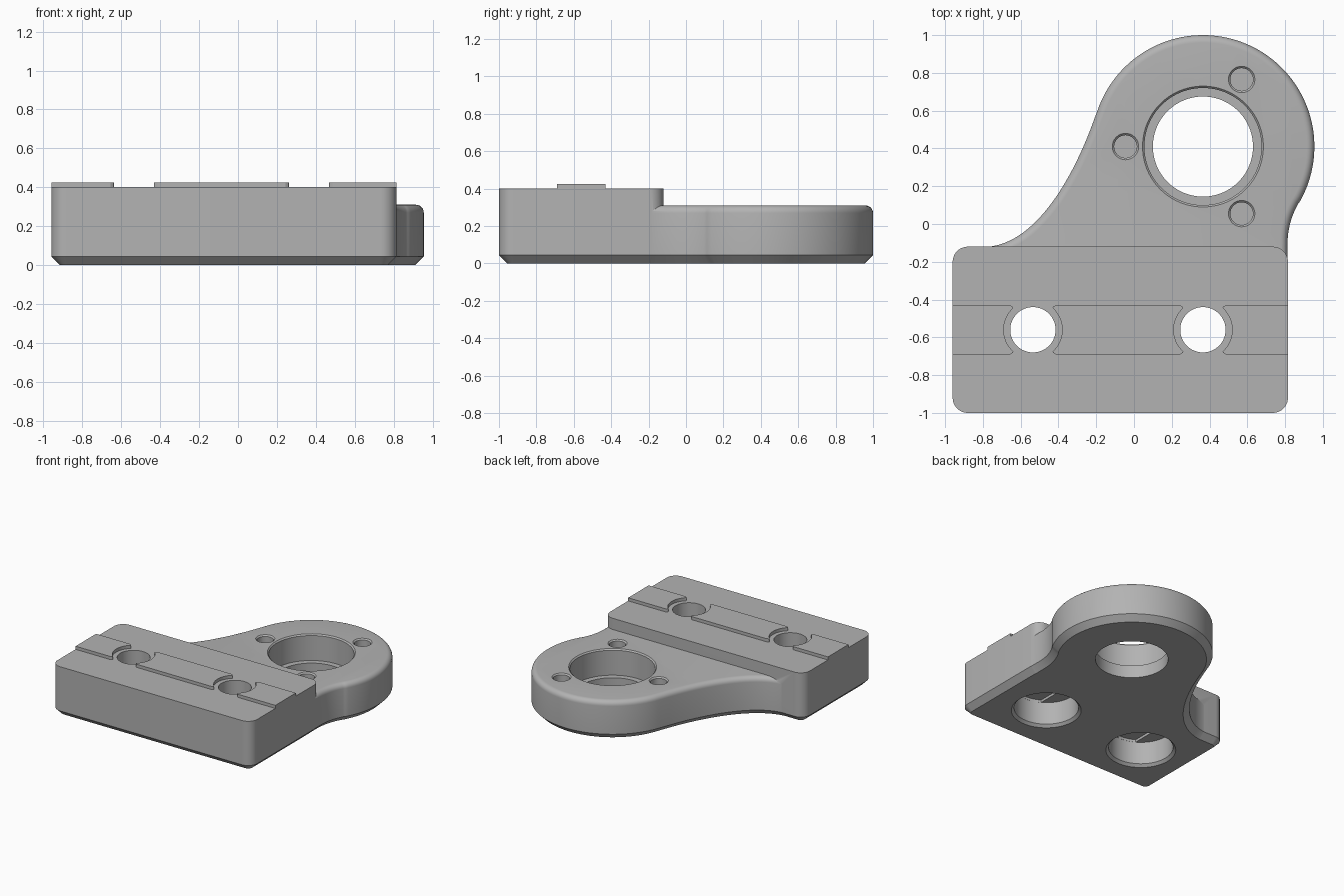
import bpy, math
from mathutils import Vector

cube = bpy.data.objects.get("Cube")
if cube:
    bpy.data.objects.remove(cube)

grey = bpy.data.materials.new("plain_grey")
grey.use_nodes = True
GREY = (0.45, 0.45, 0.45, 1)
grey.diffuse_color = GREY
grey.node_tree.nodes["Principled BSDF"].inputs["Base Color"].default_value = GREY


def arc(cx, cy, r, a0, a1, n):
    """Points on an arc, angles in degrees."""
    angles = [math.radians(a0 + (a1 - a0) * i / n) for i in range(n + 1)]
    return [(cx + r * math.cos(a), cy + r * math.sin(a)) for a in angles]


def inset(outline, d):
    """Offset a counter-clockwise outline inwards with mitred corners."""
    pts = [Vector(p) for p in outline]
    result = []
    for i, p in enumerate(pts):
        e1 = (p - pts[i - 1]).normalized()
        e2 = (pts[(i + 1) % len(pts)] - p).normalized()
        n1, n2 = Vector((-e1.y, e1.x)), Vector((-e2.y, e2.x))
        result.append(p + (n1 + n2) * d / (1 + n1.dot(n2)))
    return result


def loft(name, rings):
    """Closed solid from a list of (outline, z) with equal point counts."""
    n = len(rings[0][0])
    verts = [(p[0], p[1], z) for outline, z in rings for p in outline]
    faces = [tuple(reversed(range(n))), tuple(range(len(verts) - n, len(verts)))]
    for k in range(len(rings) - 1):
        for i in range(n):
            a, b = k * n + i, k * n + (i + 1) % n
            faces.append((a, b, b + n, a + n))
    mesh = bpy.data.meshes.new(name)
    mesh.from_pydata(verts, [], faces)
    mesh.materials.append(grey)
    ob = bpy.data.objects.new(name, mesh)
    bpy.context.collection.objects.link(ob)
    return ob


def turned(name, x, y, profile, n=64):
    """Solid of revolution about a vertical axis, profile of (radius, z)."""
    return loft(name, [(arc(x, y, r, 0, 360 - 360 / n, n - 1), z) for r, z in profile])


def combine(target, other, operation):
    mod = target.modifiers.new(operation.lower(), 'BOOLEAN')
    mod.operation, mod.object, mod.solver = operation, other, 'EXACT'
    bpy.context.view_layer.objects.active = target
    bpy.ops.object.modifier_apply(modifier=mod.name)
    bpy.data.objects.remove(other)


LEFT, RIGHT, FRONT, BACK = -0.96, 0.815, -1.0, -0.12
TOP, LUG_TOP, CHAMFER, CORNER = 0.4, 0.31, 0.045, 0.08
BORE = (0.365, 0.41)
BOLT_X, BOLT_Y = (-0.535, 0.365), -0.56

# Mounting block with rounded corners and chamfered underside
block = []
for cx, cy, a in ((RIGHT - CORNER, FRONT + CORNER, -90), (RIGHT - CORNER, BACK - CORNER, 0),
                  (LEFT + CORNER, BACK - CORNER, 90), (LEFT + CORNER, FRONT + CORNER, 180)):
    block += arc(cx, cy, CORNER, a, a + 90, 10)
body = loft("bracket_body", [(inset(block, CHAMFER), 0), (block, CHAMFER), (block, TOP)])

# Lug: concave right fillet, round nose, sweeping left flank, root inside the block
side = RIGHT - 0.002
fillet = 0.42
lug = [(-0.87, -0.5), (side, -0.5)]
lug += arc(side + fillet, -0.103, fillet, 180, 149.5, 14)
lug += arc(*BORE, 0.59, -30, 161, 80)
b0, b1, b2, b3 = (Vector(p) for p in ((-0.195, 0.6), (-0.29, 0.315), (-0.5, -0.122), (-0.8, -0.122)))
for i in range(1, 25):
    t = i / 24
    s = 1 - t
    lug.append(tuple(s**3 * b0 + 3 * s * s * t * b1 + 3 * s * t * t * b2 + t**3 * b3))
lug.append((-0.87, -0.123))
ROUND = 0.04
rings = [(inset(lug, CHAMFER), 0), (lug, CHAMFER)]
for i in range(7):
    a = math.radians(15 * i)
    rings.append((inset(lug, ROUND * (1 - math.cos(a))), LUG_TOP - ROUND + ROUND * math.sin(a)))
combine(body, loft("lug", rings), 'UNION')

# Stepped bearing bore
combine(body, turned("bore", *BORE, [(0.265, -0.1), (0.265, 0.1), (0.31, 0.1),
                                     (0.31, 0.3), (0.32, 0.31), (0.32, 0.5)], 96), 'DIFFERENCE')

# Three blind screw holes around the bore
for angle in (60, 180, 300):
    x = BORE[0] + 0.41 * math.cos(math.radians(angle))
    y = BORE[1] + 0.41 * math.sin(math.radians(angle))
    combine(body, turned("screw_hole", x, y, [(0.06, 0.25), (0.06, 0.3), (0.07, 0.31), (0.07, 0.5)], 32),
            'DIFFERENCE')

# Bolt holes, counterbored from below with a shallow slot over each
for x in BOLT_X:
    combine(body, turned("bolt_hole", x, BOLT_Y, [(0.12, 0.1), (0.12, 0.5)]), 'DIFFERENCE')
    combine(body, turned("counterbore", x, BOLT_Y, [(0.275, -0.02), (0.235, 0.02), (0.235, 0.2)]), 'DIFFERENCE')
    half = math.degrees(math.asin(0.12 / 0.235))
    slot = arc(x, BOLT_Y, 0.234, 90 - half, 90 + half, 12) + arc(x, BOLT_Y, 0.234, 270 - half, 270 + half, 12)
    combine(body, loft("slot", [(slot, 0.15), (slot, 0.22)]), 'DIFFERENCE')

# Raised locating keys, hollowed around the bolt holes
KEY = 0.13


def key_end(x, direction):
    """Concave end facing a bolt hole, from low y to high y."""
    pts = [(0.12, -KEY), (0.107, -0.122)] + arc(0, 0, 0.155, -48, 48, 16) + [(0.107, 0.122), (0.12, KEY)]
    return [(x + direction * px, BOLT_Y + py) for px, py in pts]


def flat_end(x):
    return [(x, BOLT_Y - KEY), (x, BOLT_Y + KEY)]


ends = (("right_key", flat_end(LEFT), key_end(BOLT_X[0], -1)),
        ("middle_key", key_end(BOLT_X[0], 1), key_end(BOLT_X[1], -1)),
        ("left_key", key_end(BOLT_X[1], 1), flat_end(RIGHT)))
parts = [body]
for name, low, high in ends:
    outline = high + low[::-1]
    parts.append(loft(name, [(outline, TOP - 0.005), (outline, TOP + 0.025)]))

bpy.ops.object.select_all(action='DESELECT')
for ob in parts:
    ob.select_set(True)
bpy.context.view_layer.objects.active = body
bpy.ops.object.shade_smooth_by_angle(angle=math.radians(25))
